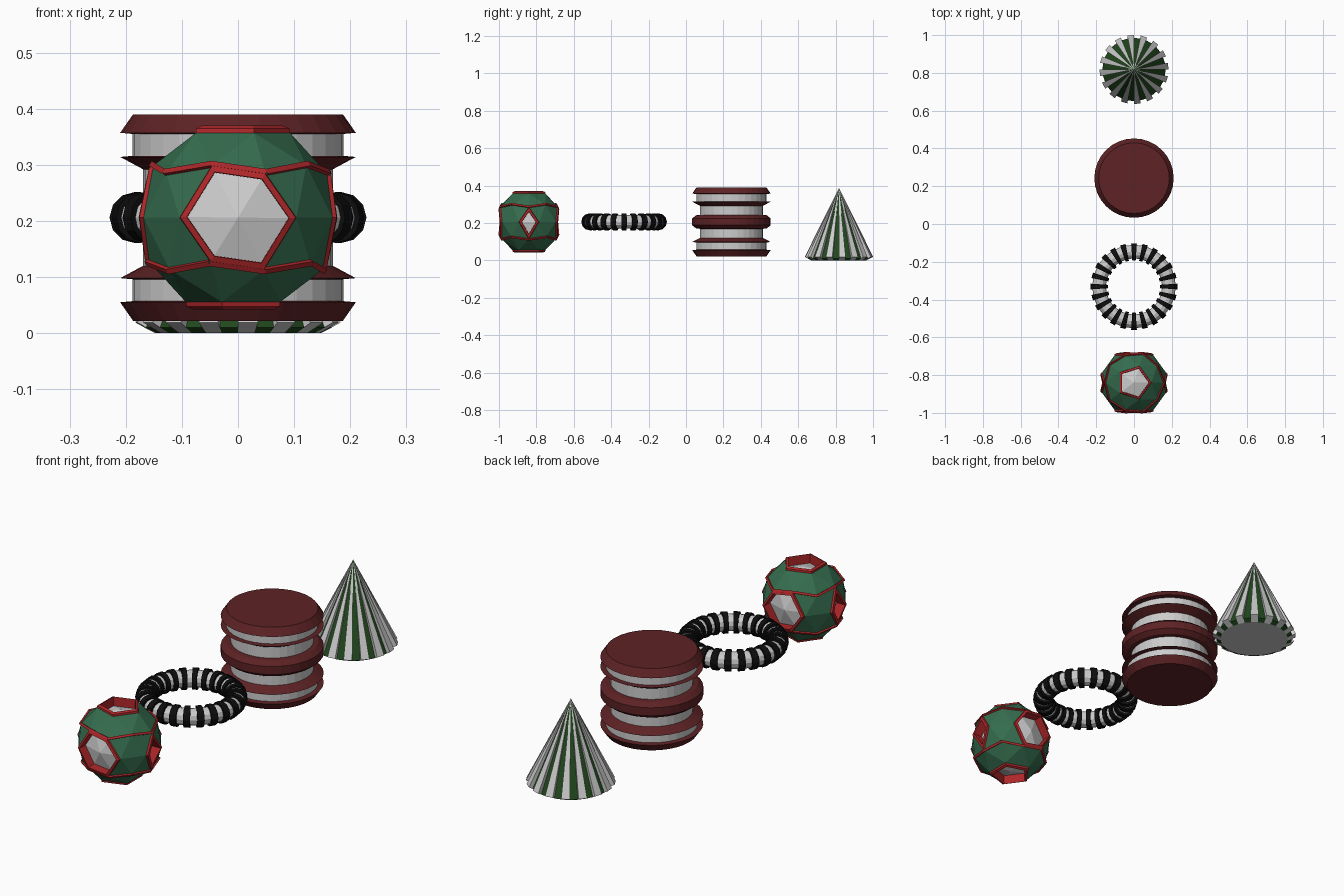
import bpy, bmesh, math
from mathutils import Vector

if "Cube" in bpy.data.objects:
    bpy.data.objects.remove(bpy.data.objects["Cube"])

def mat(name, rgb):
    m = bpy.data.materials.new(name)
    m.diffuse_color = (*rgb, 1)
    m.use_nodes = True
    m.node_tree.nodes["Principled BSDF"].inputs["Base Color"].default_value = m.diffuse_color
    return m

GREY = mat("grey", (.8, .8, .8))
GREEN = mat("green", (.035, .15, .075))
RED = mat("red", (.42, .02, .022))
MAROON = mat("maroon", (.11, .016, .018))
BLACK = mat("black", (.004, .004, .004))
DEEP = mat("deep_green", (.015, .065, .012))

def finish(bm, name, loc, mats):
    me = bpy.data.meshes.new(name)
    bm.to_mesh(me)
    bm.free()
    for m in mats:
        me.materials.append(m)
    ob = bpy.data.objects.new(name, me)
    ob.location = loc
    bpy.context.collection.objects.link(ob)

def face(bm, pts, mi):
    f = bm.faces.new([bm.verts.new(p) for p in pts])
    f.material_index = mi

def weld(bm):
    bmesh.ops.remove_doubles(bm, verts=bm.verts, dist=1e-5)
    bmesh.ops.recalc_face_normals(bm, faces=bm.faces)

Z = .206

# Ball: icosphere with raised red frames around sunken grey windows
R = .177
bm = bmesh.new()
bmesh.ops.create_icosphere(bm, subdivisions=2, radius=R)
ring_edges = [tuple(v.co.copy() for v in e.verts) for e in bm.edges
              if all(.4 * R < abs(v.co.z) < .6 * R for v in e.verts)
              and e.verts[0].co.z * e.verts[1].co.z > 0]
windows = []
for axis in [(0, 0, 1), (0, 0, -1), (0, 1, 0), (0, -1, 0)]:
    a = Vector(axis)
    windows.append((a, [f for f in bm.faces if any((v.co - a * R).length < .01 for v in f.verts)]))
for s in (1, -1):
    windows.append((Vector((s, 0, 0)), [f for f in bm.faces if sum(
        abs(v.co.z) < .01 and v.co.x * s > .9 * R for v in f.verts) == 2]))
for a, faces in windows:
    for thick, depth in ((.003, .007), (.011, 0), (.001, 0)):
        r = bmesh.ops.inset_region(bm, faces=faces, thickness=thick, depth=depth,
                                   use_boundary=True, use_even_offset=True)
        for f in r["faces"]:
            f.material_index = 1
    for f in faces:
        f.material_index = 2
    for v in {v for f in faces for v in f.verts}:
        v.co -= a * .042
# red ridges along the two zigzag rings
for a, b in ring_edges:
    s = (a + b).cross(b - a).normalized() * .005
    k = 1.04
    face(bm, [a - s, b - s, b * k - s, a * k - s], 1)
    face(bm, [a * k - s, b * k - s, b * k + s, a * k + s], 1)
    face(bm, [a * k + s, b * k + s, b + s, a + s], 1)
finish(bm, "panelled_ball", (0, -.84, Z), [GREEN, RED, GREY])

# Ring: torus with alternate segments raised as black ribs
bm = bmesh.new()
N, M, RM = 48, 12, .184
def tor(i, j, r):
    t, p = (i - .5) * math.tau / N, j * math.tau / M
    d = RM + r * math.cos(p)
    return (d * math.cos(t), d * math.sin(t), r * math.sin(p))
RI, RO = .036, .0455
for i in range(N):
    rib = i % 2 == 0
    r = RO if rib else RI
    for j in range(M):
        face(bm, [tor(i, j, r), tor(i + 1, j, r), tor(i + 1, j + 1, r), tor(i, j + 1, r)], int(rib))
        face(bm, [tor(i, j, RI), tor(i, j, RO), tor(i, j + 1, RO), tor(i, j + 1, RI)], 1)
weld(bm)
finish(bm, "ribbed_ring", (0, -.331, Z), [GREY, BLACK])

# Drum: lathed profile (radius, height, is_red of the band below the point)
half = [(0, .184, 1), (.187, .184, 1), (.21, .151, 1), (.188, .149, 0), (.188, .110, 1),
        (.21, .108, 1), (.169, .086, 0), (.169, .037, 1), (.189, .035, 1), (.21, .018, 1)]
prof = half + [(r, -z, 0) for r, z, _ in reversed(half)]
cols = [c for _, _, c in half] + [c for _, _, c in reversed(half[:-1])]
bm = bmesh.new()
S = 32
def rot(r, z, i):
    t = i * math.tau / S
    return (r * math.cos(t), r * math.sin(t), z)
for k in range(len(prof) - 1):
    (r0, z0, _), (r1, z1, _) = prof[k], prof[k + 1]
    for i in range(S):
        pts = [rot(r0, z0, i), rot(r1, z1, i), rot(r1, z1, i + 1), rot(r0, z0, i + 1)]
        if r0 == 0:
            pts = pts[:3]
        elif r1 == 0:
            pts = [pts[0], pts[1], pts[3]]
        face(bm, pts, cols[k])
weld(bm)
finish(bm, "banded_drum", (0, .243, Z), [GREY, MAROON])

# Cone: alternate raised grey wedges over green, with an undercut rim
bm = bmesh.new()
top, base = (0, 0, .388), (.147, 0)
low, high = (.167, .010), (.183, .019)
for i in range(S):
    rib = i % 2 == 0
    e = high if rib else low
    face(bm, [top, rot(*e, i), rot(*e, i + 1)], 0 if rib else 1)
    face(bm, [rot(*e, i), rot(*base, i), rot(*base, i + 1), rot(*e, i + 1)], 0 if rib else 1)
    face(bm, [top, rot(*low, i), rot(*high, i)], 0)
    face(bm, [rot(*low, i), rot(*base, i), rot(*high, i)], 0)
face(bm, [rot(*base, -i) for i in range(S)], 0)
weld(bm)
finish(bm, "striped_cone", (0, .818, 0), [GREY, DEEP])
